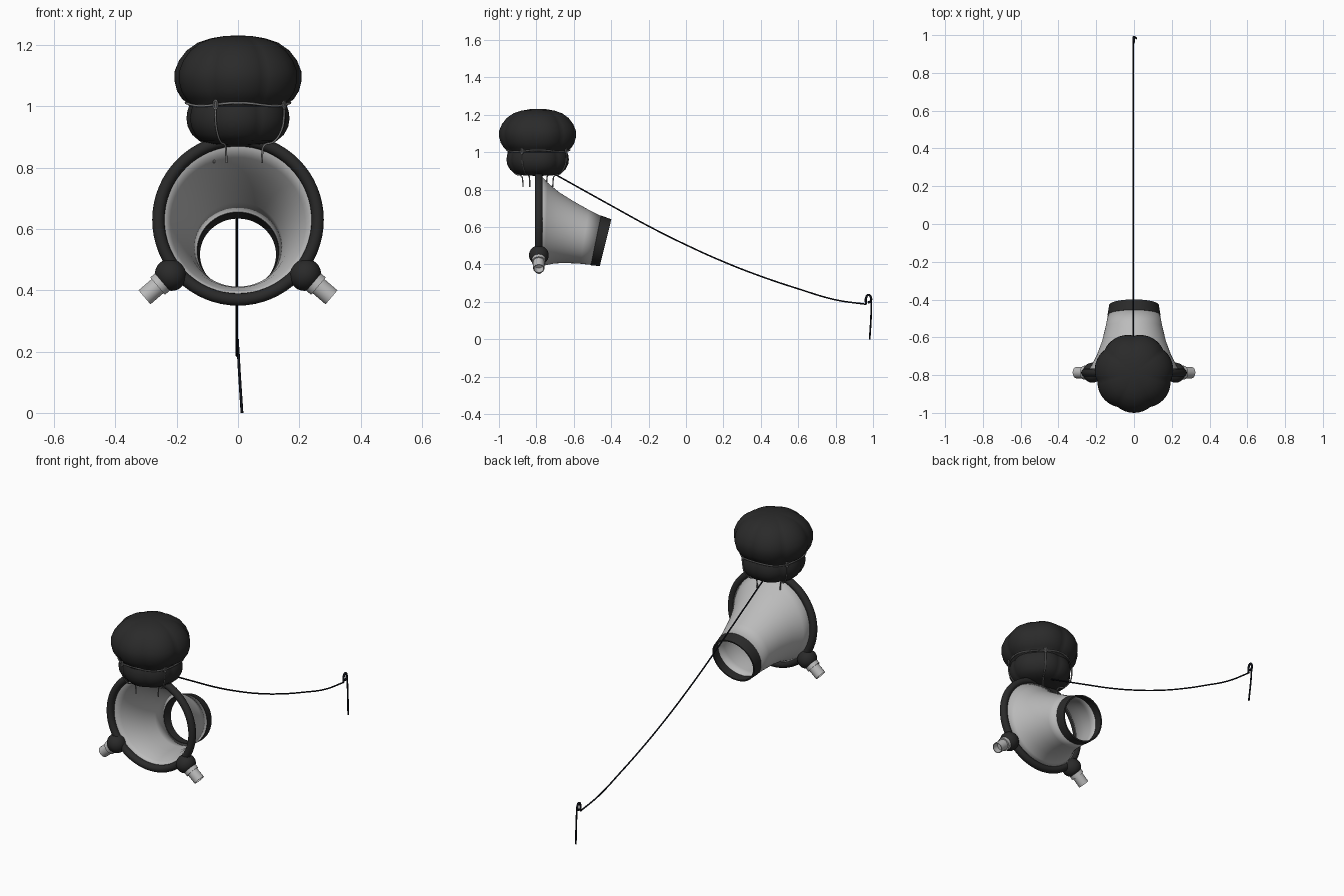
import bpy, bmesh, math
from mathutils import Vector

if "Cube" in bpy.data.objects:
    bpy.data.objects.remove(bpy.data.objects["Cube"])


def material(name, rgb):
    m = bpy.data.materials.new(name)
    m.diffuse_color = (*rgb, 1)
    m.use_nodes = True
    m.node_tree.nodes["Principled BSDF"].inputs["Base Color"].default_value = m.diffuse_color
    return m


DARK = material("charcoal", (0.023, 0.023, 0.023))
LIGHT = material("light grey", (0.5, 0.5, 0.5))
WIRE = material("wire grey", (0.2, 0.2, 0.2))
CORD = material("cord black", (0.005, 0.006, 0.01))
CY = -0.787  # depth of the ring plane


def loft(name, rings, mats, rule=None, closed=False):
    """Skin a list of equal-length rings; rule(i) picks the material of band i."""
    bm = bmesh.new()
    vs = [[bm.verts.new(p) for p in ring] for ring in rings]
    n = len(vs[0])
    for i in range(len(vs) if closed else len(vs) - 1):
        a, b = vs[i], vs[(i + 1) % len(vs)]
        for j in range(n):
            k = (j + 1) % n
            f = bm.faces.new((a[j], a[k], b[k], b[j]))
            f.material_index = rule(i) if rule else 0
    bmesh.ops.remove_doubles(bm, verts=bm.verts, dist=1e-5)
    bmesh.ops.recalc_face_normals(bm, faces=bm.faces)
    me = bpy.data.meshes.new(name)
    bm.to_mesh(me)
    bm.free()
    ob = bpy.data.objects.new(name, me)
    bpy.context.collection.objects.link(ob)
    for m in mats:
        me.materials.append(m)
    bpy.ops.object.select_all(action='DESELECT')
    ob.select_set(True)
    bpy.context.view_layer.objects.active = ob
    bpy.ops.object.shade_smooth_by_angle(angle=math.radians(40))
    return ob


def revolve(name, profile, origin, axis, mat, n=32, lobes=None, closed=False):
    """Turn (radius, height) points about an axis."""
    q = Vector((0, 0, 1)).rotation_difference(Vector(axis).normalized())
    rings = []
    for r, h in profile:
        ring = []
        for j in range(n):
            t = math.tau * j / n
            s = lobes(t) if lobes else 1
            ring.append(Vector(origin) + q @ Vector((r * s * math.cos(t), r * s * math.sin(t), h)))
        rings.append(ring)
    return loft(name, rings, [mat], closed=closed)


def tube(name, pts, radius, mat, cyclic=False):
    cu = bpy.data.curves.new(name, 'CURVE')
    cu.dimensions = '3D'
    cu.bevel_depth = radius
    cu.bevel_resolution = 2
    cu.resolution_u = 6
    cu.use_fill_caps = True
    sp = cu.splines.new('BEZIER')
    sp.bezier_points.add(len(pts) - 1)
    for bp, p in zip(sp.bezier_points, pts):
        bp.co = p
        bp.handle_left_type = bp.handle_right_type = 'AUTO'
    sp.use_cyclic_u = cyclic
    cu.materials.append(mat)
    ob = bpy.data.objects.new(name, cu)
    bpy.context.collection.objects.link(ob)
    return ob


# Front hoop
hoop = [(0.26 + 0.02 * math.cos(math.tau * i / 16), 0.021 * math.sin(math.tau * i / 16))
        for i in range(16)]
revolve("front_hoop", hoop, (0, CY, 0.63), (0, 1, 0), DARK, 64, closed=True)

# Flared funnel: top (y, z), bottom (y, z), half width of each section
sections = [
    (-0.785, 0.882, -0.785, 0.383, 0.248), (-0.74, 0.835, -0.755, 0.397, 0.222),
    (-0.68, 0.785, -0.70, 0.408, 0.193), (-0.60, 0.735, -0.64, 0.41, 0.167),
    (-0.52, 0.69, -0.565, 0.406, 0.148), (-0.455, 0.658, -0.508, 0.40, 0.136),
    (-0.40, 0.638, -0.46, 0.395, 0.128)]


def section(ty, tz, by, bz, w, grow=0.0):
    top, bot = Vector((0, ty, tz)), Vector((0, by, bz))
    mid, half = (top + bot) / 2, (top - bot) / 2
    half = half * (1 + grow / half.length)
    return [mid + half * math.cos(t) + Vector(((w + grow) * math.sin(t), 0, 0))
            for t in (math.tau * j / 64 for j in range(64))]


funnel = loft("funnel", [section(*s) for s in sections[:6]], [LIGHT])
mod = funnel.modifiers.new("thickness", 'SOLIDIFY')
mod.thickness = 0.004
mod.offset = 0

# Dark cuff on the small end, with an inner and an outer wall
a, b = sections[5], sections[6]
loft("funnel_cuff", [section(*a, 0.004), section(*b, 0.004),
                     section(*b, -0.004), section(*a, -0.004)], [DARK], closed=True)

# Side feet: knob, collar and hollow tube
for side, s in (("left", -1), ("right", 1)):
    c, ax = (s * 0.22, CY, 0.45), (s * 0.76, 0, -0.65)
    knob = [(0.053 * math.sin(math.pi * i / 14), -0.05 * math.cos(math.pi * i / 14))
            for i in range(15)]
    revolve(side + "_knob", knob, c, ax, DARK)
    revolve(side + "_collar", [(0, 0.03), (0.037, 0.03), (0.037, 0.056), (0, 0.056)], c, ax, LIGHT)
    revolve(side + "_nozzle", [(0, 0.05), (0.03, 0.05), (0.03, 0.112), (0.026, 0.112),
                               (0.026, 0.075), (0, 0.075)], c, ax, LIGHT)

# Puffy lobed bag on top
bag = [(0, 1.232), (0.045, 1.23), (0.09, 1.222), (0.13, 1.208), (0.165, 1.183), (0.19, 1.15),
       (0.204, 1.115), (0.205, 1.085), (0.196, 1.05), (0.18, 1.025), (0.163, 1.01),
       (0.158, 1.0), (0.163, 0.985), (0.166, 0.96), (0.162, 0.935), (0.148, 0.908),
       (0.125, 0.888), (0.08, 0.877), (0, 0.873)]
revolve("puffy_bag", bag, (0, -0.79, 0), (0, 0, 1), DARK, 84,
        lobes=lambda t: 0.965 + 0.058 * abs(math.sin(3.5 * (t + 1.12))) ** 0.8)


# Wire harness: waist loop and four hanging straps
def polar(deg, r, z):
    t = math.radians(deg)
    return (r * math.cos(t), -0.79 + r * math.sin(t), z)


tube("waist_wire", [polar(d, 0.17, 1.007 + 0.005 * math.cos(math.radians(4 * d)))
                    for d in range(0, 360, 15)], 0.004, WIRE, True)
for i, d in enumerate((-115, -30, 60, 150)):
    tube(f"strap_wire_{i + 1}",
         [polar(d, 0.172, 1.02), polar(d, 0.173, 0.96), polar(d, 0.165, 0.925),
          polar(d, 0.135, 0.885), polar(d, 0.098, 0.872), polar(d, 0.092, 0.85),
          polar(d, 0.09, 0.815)], 0.0035, WIRE)
    tube(f"strap_eyelet_{i + 1}", [polar(d - 2.5, 0.174, 1.006), polar(d, 0.174, 1.02),
                                   polar(d + 2.5, 0.174, 1.006), polar(d, 0.174, 0.992)],
         0.003, WIRE, True)

# Sagging cord with a knot loop and a hanging end
sag = [(-0.72, 0.893), (-0.4, 0.715), (-0.2, 0.605), (0, 0.505), (0.2, 0.415), (0.4, 0.337),
       (0.6, 0.27), (0.8, 0.211), (0.965, 0.187)]
tube("cord", [(-0.004, y, z) for y, z in sag], 0.004, CORD)
tube("cord_loop", [(-0.002, y, z) for y, z in ((0.962, 0.19), (0.963, 0.222), (0.975, 0.237),
                                              (0.988, 0.225), (0.986, 0.202), (0.972, 0.197))],
     0.006, CORD)
tube("cord_end", [(0, 0.99, 0.215), (0.004, 0.99, 0.14), (0.013, 0.982, 0.0)], 0.0045, CORD)
